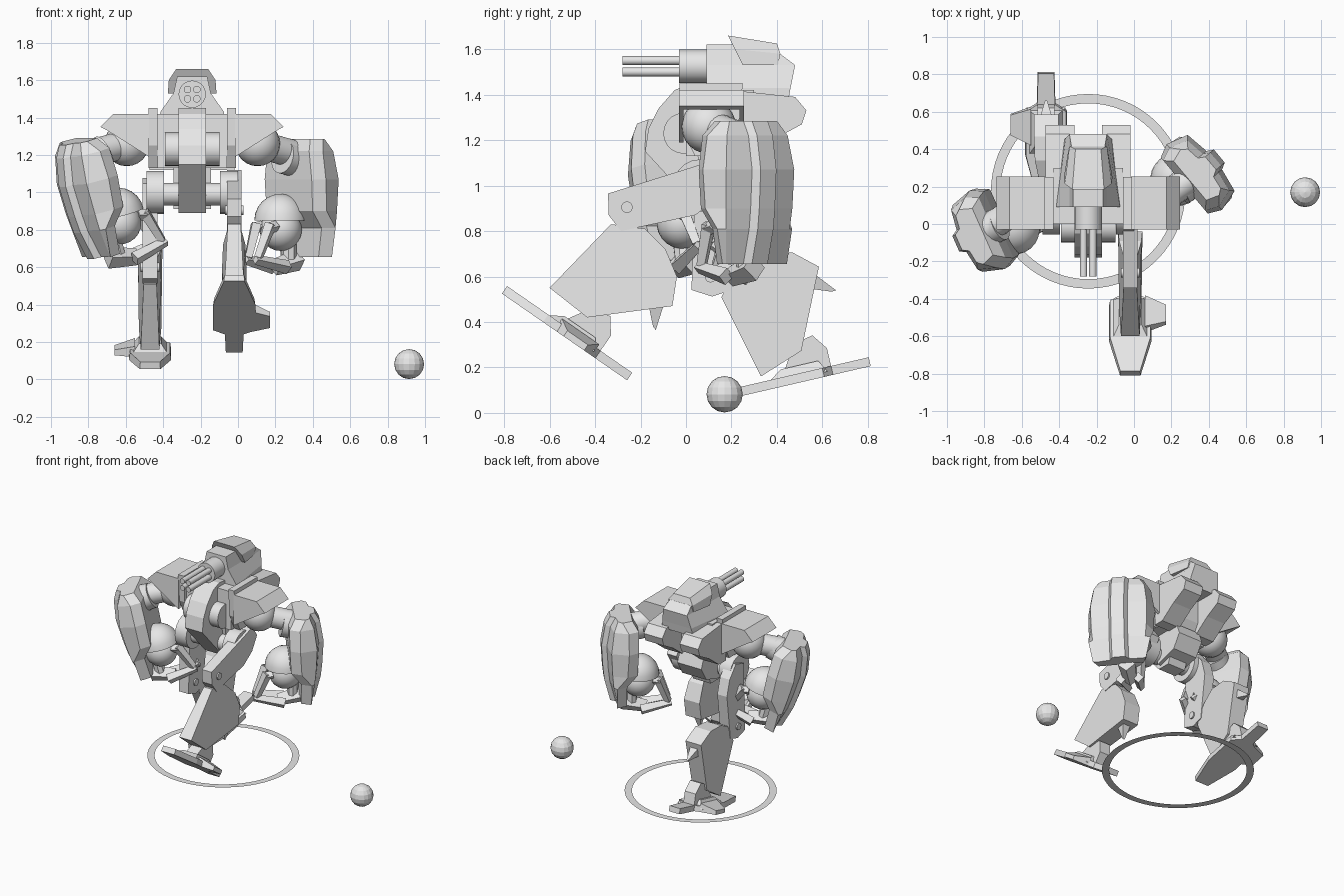
import bpy, bmesh
from math import radians, cos, sin, pi
from mathutils import Matrix, Vector

cube = bpy.data.objects.get("Cube")
if cube:
    bpy.data.objects.remove(cube)

grey = bpy.data.materials.new("plain grey")
grey.use_nodes = True
grey.diffuse_color = (0.8, 0.8, 0.8, 1)
grey.node_tree.nodes["Principled BSDF"].inputs["Base Color"].default_value = (0.8, 0.8, 0.8, 1)

MID = -0.245                      # centre line of the walker
BODY = Matrix.Translation((MID, 0, 0))
ONE = Matrix.Identity(4)


def finish(name, bm, m=ONE, smooth=False):
    bm.transform(m)
    bmesh.ops.recalc_face_normals(bm, faces=bm.faces)
    me = bpy.data.meshes.new(name)
    bm.to_mesh(me)
    bm.free()
    me.materials.append(grey)
    ob = bpy.data.objects.new(name, me)
    bpy.context.collection.objects.link(ob)
    if smooth:
        bpy.ops.object.select_all(action='DESELECT')
        ob.select_set(True)
        bpy.context.view_layer.objects.active = ob
        bpy.ops.object.shade_smooth_by_angle(angle=radians(35))
    return ob


def loft(name, rings, m=ONE):
    """Skin a stack of equal-length rings and cap both ends."""
    bm = bmesh.new()
    vs = [[bm.verts.new(p) for p in r] for r in rings]
    n = len(vs[0])
    for a, b in zip(vs, vs[1:]):
        for i in range(n):
            j = (i + 1) % n
            bm.faces.new((a[i], a[j], b[j], b[i]))
    bm.faces.new(vs[0])
    bm.faces.new(vs[-1])
    return finish(name, bm, m)


def slab(name, profile, half, m=ONE, x=0):
    """Side profile (y, z) given thickness along x; half may vary per point."""
    h = half if isinstance(half, list) else [half] * len(profile)
    return loft(name, [[(x + s * w, y, z) for (y, z), w in zip(profile, h)] for s in (-1, 1)], m)


def rod(name, a, b, r, m=ONE, r2=None, seg=20):
    a, b = Vector(a), Vector(b)
    bm = bmesh.new()
    place = Matrix.Translation((a + b) / 2) @ (b - a).to_track_quat('Z', 'Y').to_matrix().to_4x4()
    bmesh.ops.create_cone(bm, cap_ends=True, segments=seg, radius1=r, radius2=r2 or r,
                          depth=(b - a).length, matrix=place)
    return finish(name, bm, m, seg > 8)


def ball(name, c, r, m=ONE, smooth=True, half=False, seg=24):
    bm = bmesh.new()
    bmesh.ops.create_uvsphere(bm, u_segments=seg, v_segments=seg // 2, radius=r)
    if half:
        bmesh.ops.bisect_plane(bm, geom=bm.verts[:] + bm.edges[:] + bm.faces[:],
                               plane_co=(0, 0, 0), plane_no=(0, 0, -1), clear_outer=True)
        bmesh.ops.holes_fill(bm, edges=[e for e in bm.edges if e.is_boundary])
    return finish(name, bm, m @ Matrix.Translation(c), smooth)


# Torso
slab("front_hull", [(0.02, 1.45), (-0.05, 1.42), (-0.12, 1.34), (-0.165, 1.25), (-0.18, 1.15),
                    (0.06, 0.89), (0.16, 0.89), (0.2, 1.0), (0.2, 1.43)], 0.073, BODY)
slab("torso_core", [(0, 1.13), (0.26, 1.13), (0.3, 1.2), (0.3, 1.42), (0, 1.42)], 0.185, BODY)
rod("chest_drum", (-0.145, -0.01, 1.23), (0.145, -0.01, 1.23), 0.09, BODY)
slab("rump", [(0.05, 1.14), (0.28, 1.14), (0.31, 1.06), (0.25, 0.96), (0.08, 0.91)], 0.1, BODY)
rod("hip_axle", (-0.16, 0.06, 0.99), (0.16, 0.06, 0.99), 0.06, BODY)

# Turret head with its cowl and four guns
loft("head", [[(-f, 0.09, z), (f, 0.09, z), (b, y, z), (-b, y, z)] for z, f, b, y in
              ((1.37, 0.175, 0.13, 0.45), (1.43, 0.17, 0.12, 0.46), (1.53, 0.1, 0.1, 0.48),
               (1.62, 0.08, 0.08, 0.36))], BODY)
loft("head_cowl", [[(-w, y0, z), (w, y0, z), (w * 0.8, y1, z - d), (-w * 0.8, y1, z - d)]
                   for w, y0, y1, z, d in ((0.13, 0.25, 0.405, 1.53, 0.0), (0.125, 0.215, 0.415, 1.6, 0.02),
                                           (0.085, 0.185, 0.4, 1.66, 0.035))], BODY)
rod("gun_drum", (0, -0.03, 1.525), (0, 0.12, 1.525), 0.073, BODY)
for sx in (-1, 1):
    for sz in (-1, 1):
        x, z = sx * 0.025, 1.525 + sz * 0.025
        rod("gun_barrel", (x, -0.28, z), (x, 0, z), 0.02, BODY, seg=12)

# Paired body parts: hollow shoulder armor, hip discs and back pods
for side, s in (("left", 1), ("right", -1)):
    M = BODY @ Matrix.Diagonal((s, 1, 1, 1))
    slab(side + "_shoulder_plate", [(-0.03, 1.45), (0.25, 1.45), (0.23, 1.25), (0.17, 1.13),
                                    (0.04, 1.13), (-0.02, 1.25)], 0.024, M, 0.21)
    top = [(0.23, 1.42), (0.42, 1.42), (0.49, 1.35), (0.46, 1.335)]
    for part, low, y0, y1 in (("roof", 1.345, -0.03, 0.255), ("front_wall", 1.19, -0.03, -0.01),
                              ("back_wall", 1.19, 0.235, 0.255)):
        loft(side + "_shoulder_" + part, [[(x, y, z) for x, z in top + [(0.23, low)]]
                                          for y in (y0, y1)], M)
    ball(side + "_shoulder_ball", (0.35, 0.1, 1.26), 0.12, M)
    rod(side + "_hip_disc", (0.15, 0.06, 1.0), (0.245, 0.06, 1.0), 0.115, M)
    slab(side + "_back_pod", [(0.2, 1.42), (0.48, 1.39), (0.53, 1.33), (0.51, 1.27), (0.4, 1.21),
                              (0.28, 1.12), (0.2, 1.12)], 0.077, M, 0.15)


# Arms: outward is local +x, height zero at mid forearm
def shell_ring(z, w, inner, outer):
    edge = [(inner, w * 0.85), (inner + 0.07, w), (outer * 0.8, w * 0.85),
            (outer, 0.065), (outer + 0.035, 0.045)]
    return [(n, u, z) for n, u in edge] + [(n, -u, z) for n, u in reversed(edge)]


def arm(side, place, turn, tilt, shoulder):
    M = Matrix.Translation(place) @ Matrix.Rotation(radians(turn), 4, 'Z') @ Matrix.Rotation(radians(tilt), 4, 'Y')
    loft(side + "_forearm_shell", [shell_ring(*r) for r in (
        (0.285, 0.16, -0.06, 0.05), (0.22, 0.205, -0.1, 0.085), (0.07, 0.23, -0.1, 0.11),
        (-0.1, 0.225, -0.09, 0.1), (-0.19, 0.215, -0.02, 0.09), (-0.345, 0.185, -0.02, 0.05))], M)
    rod(side + "_upper_arm", shoulder, M @ Vector((-0.04, 0, 0.2)), 0.075)
    rod(side + "_elbow_collar", M @ Vector((-0.14, 0, 0.19)), M @ Vector((0, 0, 0.16)), 0.09)
    # Hand hangs slightly to one side inside the shell
    H = M @ Matrix.Translation((0, 0.04, 0))
    ball(side + "_wrist_dome", (-0.11, 0.01, -0.15), 0.142, H, half=True)
    ball(side + "_hand_ball", (-0.11, 0.01, -0.2), 0.113, H)
    rod(side + "_palm", (0.0, 0, -0.36), (-0.16, 0, -0.4), 0.06, H, 0.045, 4)
    rod(side + "_palm_link", (-0.06, 0, -0.26), (-0.06, 0, -0.39), 0.04, H, seg=8)
    for u in (-0.06, 0.06):
        rod(side + "_finger", (-0.12, u, -0.4), (-0.33, u * 0.7, -0.36), 0.038, H, 0.026, 4)
        rod(side + "_claw", (-0.2, u, -0.18), (-0.25, u, -0.19), 0.03, H, seg=4)
        rod(side + "_claw_tip", (-0.24, u, -0.17), (-0.31, u * 0.7, -0.35), 0.035, H, 0.026, 4)


arm("left", (0.345, 0.27, 1.0), 40, 0, (0.1, 0.1, 1.26))
arm("right", (-0.795, -0.035, 1.0), 204, 15, (-0.59, 0.1, 1.26))


# Legs: one pose, swung about the hip
def leg(side, x, out, swing, toe, pitch):
    hip = Vector((0, 0.14, 1.012))
    M = (Matrix.Translation(hip + Vector((x, 0, 0))) @ Matrix.Rotation(radians(swing), 4, 'X')
         @ Matrix.Translation(-hip))
    slab(side + "_thigh", [(-0.343, 0.965), (0.04, 1.085), (0.14, 1.12), (0.2, 1.04),
                           (0.14, 0.94), (0.04, 0.87), (-0.286, 0.8), (-0.34, 0.87)], 0.04, M)
    rod(side + "_knee_pin", (-0.05, -0.26, 0.905), (0.05, -0.26, 0.905), 0.025, M)
    slab(side + "_shin", [(-0.33, 0.83), (-0.6, 0.55), (-0.435, 0.42), (-0.06, 0.47),
                          (-0.04, 0.6), (-0.09, 0.72), (-0.18, 0.81)],
         [0.035, 0.05, 0.06, 0.065, 0.065, 0.06, 0.035], M)
    slab(side + "_calf_spur", [(-0.09, 0.5), (-0.133, 0.365), (-0.145, 0.38), (-0.17, 0.5)],
         [0.04, 0.006, 0.006, 0.04], M)
    # Foot: local y runs from toe tip to heel
    F = Matrix.Translation((x, toe[0], toe[1])) @ Matrix.Rotation(radians(pitch), 4, 'X')
    outline = [(0.055, 0), (0.113, 0.22), (0.113, 0.46), (0.05, 0.5), (0.045, 0.67)]
    outline = outline + [(-w, s) for w, s in reversed(outline)]
    loft(side + "_foot", [[(w * k, s, z) for w, s in outline] for z, k in ((0, 1), (0.04, 0.95))], F)
    loft(side + "_foot_block", [[(-w, a, z), (w, a, z), (w, b, z), (-w, b, z)] for z, w, a, b in
                                ((0.02, 0.105, 0.2, 0.48), (0.075, 0.06, 0.28, 0.45))], F)
    loft(side + "_side_toe", [[(out * w, a, 0), (out * w, b, 0), (out * w, b, h), (out * w, a, h)]
                              for w, a, b, h in ((0.08, 0.28, 0.48, 0.06), (0.19, 0.33, 0.44, 0.03))], F)
    slab(side + "_ankle", [(0.28, 0.04), (0.5, 0.04), (0.5, 0.12), (0.45, 0.19), (0.36, 0.17)], 0.045, F)


leg("left", -0.02, 1, 0, (-0.81, 0.525), -34.7)
leg("right", -0.47, -1, 70.6, (0.16, 0.055), 13)

# Ground ring and the loose ball beside it
bm = bmesh.new()
loops = [[bm.verts.new((r * cos(i * pi / 32), r * sin(i * pi / 32), 0)) for i in range(64)]
         for r in (0.47, 0.52)]
for i in range(64):
    j = (i + 1) % 64
    bm.faces.new((loops[0][i], loops[1][i], loops[1][j], loops[0][j]))
finish("ground_ring", bm, Matrix.Translation((MID, 0.175, 0.07)))
ball("loose_ball", (0.915, 0.17, 0.082), 0.08, smooth=False, seg=16)
